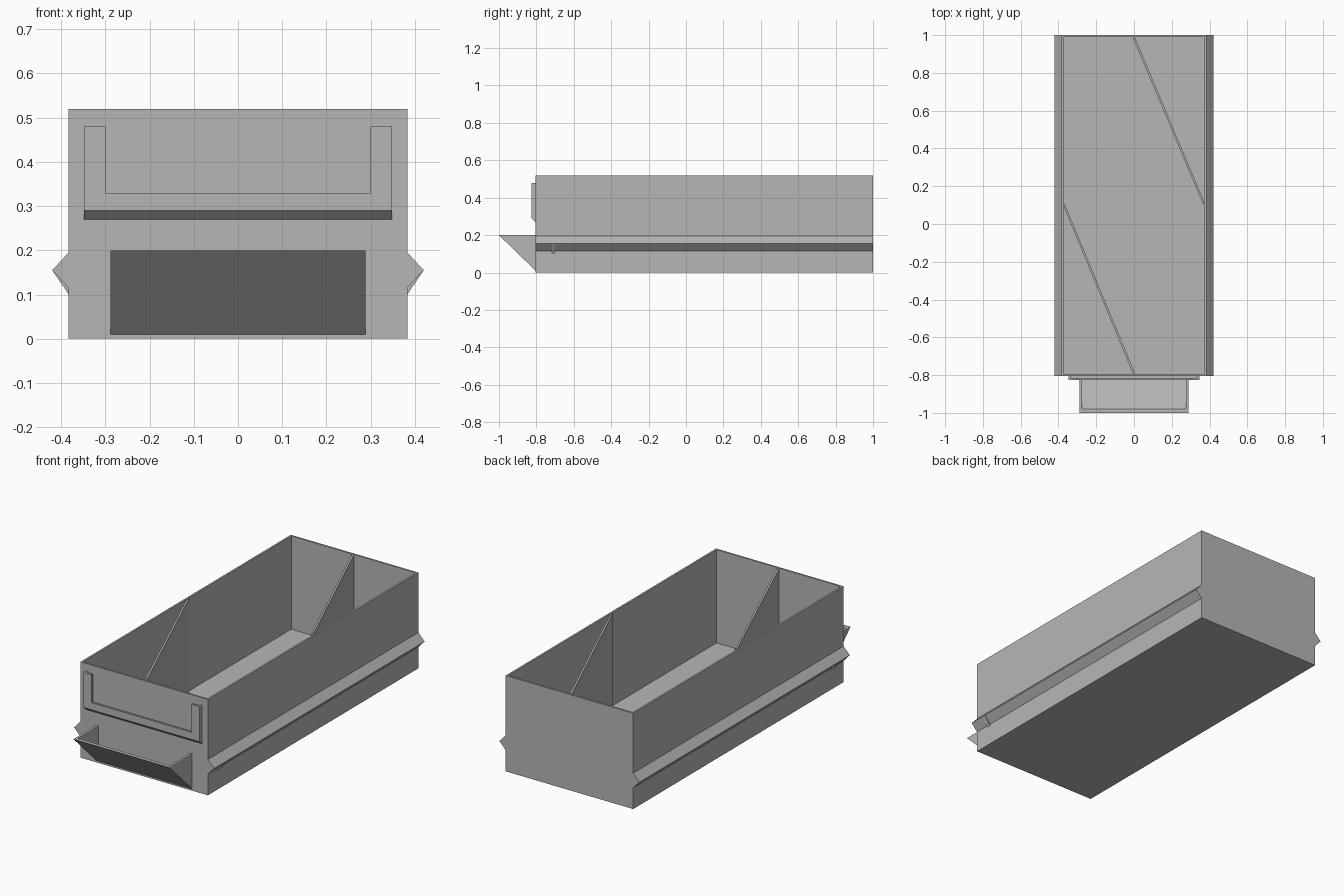
import bpy
import bmesh
from mathutils import Vector

cube = bpy.data.objects.get("Cube")
if cube:
    bpy.data.objects.remove(cube, do_unlink=True)

grey = bpy.data.materials.new("plain grey plastic")
grey.use_nodes = True
COLOUR = (0.47, 0.47, 0.47, 1)
grey.diffuse_color = COLOUR
grey.node_tree.nodes["Principled BSDF"].inputs["Base Color"].default_value = COLOUR

# Main dimensions
HALF_W, FRONT, BACK, HEIGHT = 0.383, -0.805, 1.0, 0.52
WALL = 0.014


def finish(name, bm):
    bmesh.ops.recalc_face_normals(bm, faces=bm.faces)
    mesh = bpy.data.meshes.new(name)
    bm.to_mesh(mesh)
    bm.free()
    mesh.materials.append(grey)
    obj = bpy.data.objects.new(name, mesh)
    bpy.context.collection.objects.link(obj)
    return obj


def prism(name, profile, axis, lo, hi):
    """Extrude a 2D profile along x (yz profile), y (xz) or z (xy)."""
    place = {"x": lambda a, b: (lo, a, b),
             "y": lambda a, b: (a, lo, b),
             "z": lambda a, b: (a, b, lo)}[axis]
    bm = bmesh.new()
    face = bm.faces.new([bm.verts.new(place(a, b)) for a, b in profile])
    new = bmesh.ops.extrude_face_region(bm, geom=[face])["geom"]
    shift = Vector([hi - lo if axis == k else 0 for k in "xyz"])
    bmesh.ops.translate(bm, vec=shift, verts=[g for g in new if isinstance(g, bmesh.types.BMVert)])
    return finish(name, bm)


def rect(a0, a1, b0, b1):
    return [(a0, b0), (a1, b0), (a1, b1), (a0, b1)]


# Open tray: box with an inset top pushed down to the floor
bm = bmesh.new()
bmesh.ops.create_cube(bm, size=1)
for v in bm.verts:
    v.co = (v.co.x * 2 * HALF_W,
            FRONT + (v.co.y + 0.5) * (BACK - FRONT),
            (v.co.z + 0.5) * HEIGHT)
bm.normal_update()
top = max(bm.faces, key=lambda f: f.calc_center_median().z)
bmesh.ops.inset_individual(bm, faces=[top], thickness=WALL)
new = bmesh.ops.extrude_face_region(bm, geom=[top])["geom"]
for v in [g for g in new if isinstance(g, bmesh.types.BMVert)]:
    v.co.z = WALL
if top.is_valid:
    bmesh.ops.delete(bm, geom=[top], context='FACES_ONLY')
finish("tray", bm)

# Two slanted dividers
IN_X, IN_FRONT, IN_BACK = HALF_W - WALL, FRONT + WALL, BACK - WALL
T = 0.013
prism("front_divider", [(-IN_X, 0.085), (-IN_X, 0.085 + 2 * T), (0.006, IN_FRONT), (-0.006, IN_FRONT)],
      "z", WALL, HEIGHT)
prism("back_divider", [(IN_X, 0.11 - T), (IN_X, 0.11 + T), (0.006, IN_BACK), (-0.006, IN_BACK)],
      "z", WALL, HEIGHT)

# Side rails with a small stop beneath, label arms and scoop ends on both sides
for side, s in (("left", 1), ("right", -1)):
    prism(side + "_rail", [(s * HALF_W, 0.115), (s * 0.42, 0.155), (s * HALF_W, 0.195)],
          "y", FRONT, BACK)
    prism(side + "_rail_stop", [(s * HALF_W, 0.1), (s * 0.42, 0.155), (s * HALF_W, 0.155)],
          "y", -0.72, -0.7)
    prism(side + "_label_arm", rect(-0.827, -0.816, 0.328, 0.48), "x", s * 0.3, s * 0.348)
    prism(side + "_label_edge", rect(-0.816, FRONT, 0.29, 0.48), "x", s * 0.336, s * 0.348)
    prism(side + "_handle_end", [(-0.999, 0.2), (FRONT, 0.2), (FRONT, 0.01)],
          "x", s * 0.275, s * 0.288)

# Label holder lip and its sloped base
prism("label_lip", rect(-0.827, -0.816, 0.29, 0.328), "x", -0.348, 0.348)
prism("label_base", [(-0.827, 0.29), (FRONT, 0.29), (FRONT, 0.27)], "x", -0.348, 0.348)

# Sloped scoop handle
prism("handle_plate", [(-1.0, 0.2), (-0.98, 0.2), (FRONT, 0.03), (FRONT, 0.01)], "x", -0.288, 0.288)
